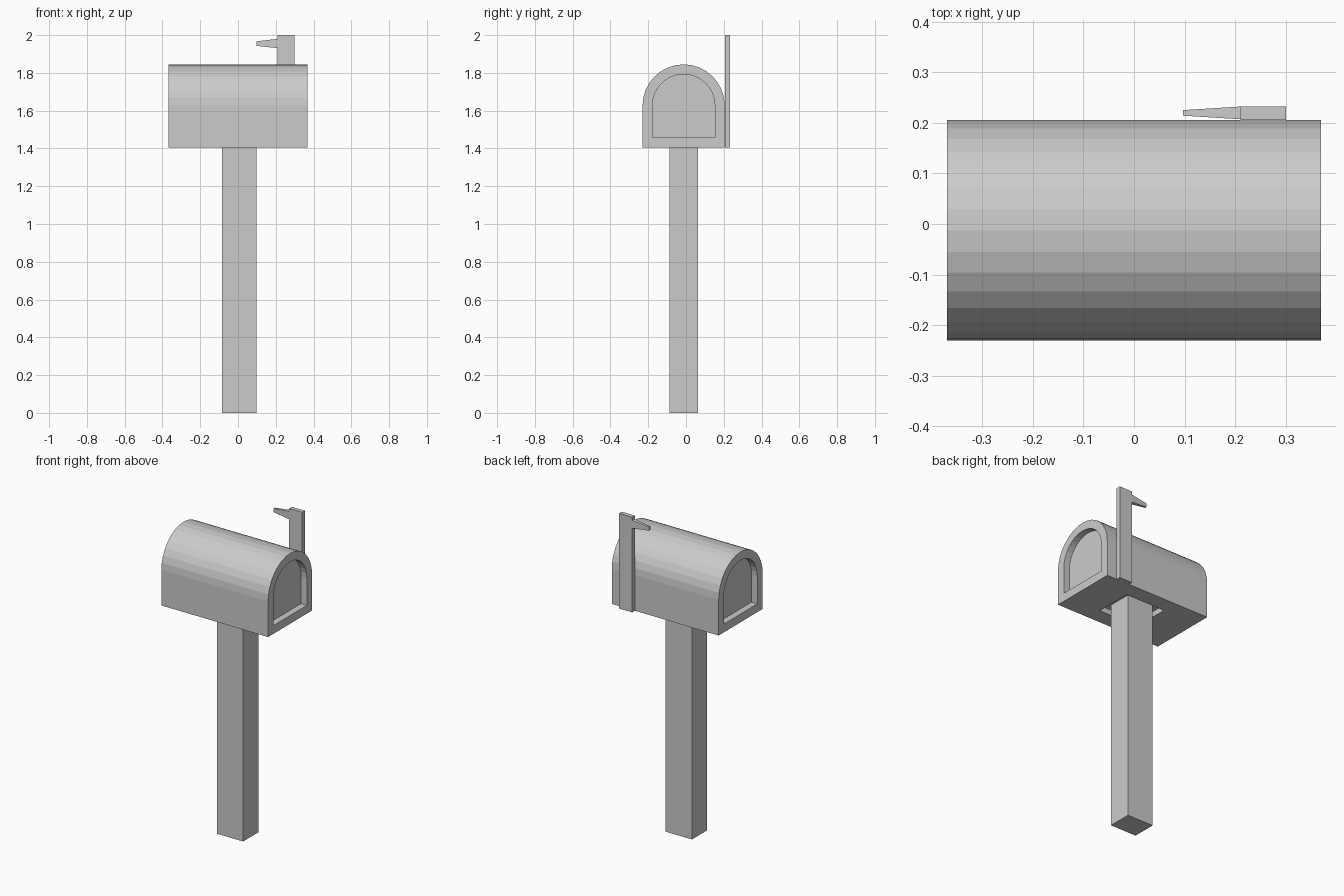
import bpy, bmesh
from math import pi, sin, cos, copysign

if "Cube" in bpy.data.objects:
    bpy.data.objects.remove(bpy.data.objects["Cube"])


def loft(ring_a, ring_b):
    """Closed solid between two matching rings of points."""
    bm = bmesh.new()
    a = [bm.verts.new(p) for p in ring_a]
    b = [bm.verts.new(p) for p in ring_b]
    bm.faces.new(a)
    bm.faces.new(b)
    n = len(a)
    for i in range(n):
        j = (i + 1) % n
        bm.faces.new((a[i], a[j], b[j], b[i]))
    bmesh.ops.recalc_face_normals(bm, faces=bm.faces[:])
    bm.normal_update()
    return bm


def finish(name, bm):
    mesh = bpy.data.meshes.new(name)
    bm.to_mesh(mesh)
    bm.free()
    obj = bpy.data.objects.new(name, mesh)
    bpy.context.collection.objects.link(obj)
    return obj


def rect_x(x, y0, y1, z0, z1):
    return [(x, y0, z0), (x, y1, z0), (x, y1, z1), (x, y0, z1)]


def box(name, x0, x1, y0, y1, z0, z1):
    return finish(name, loft(rect_x(x0, y0, y1, z0, z1), rect_x(x1, y0, y1, z0, z1)))


def inset(bm, face, thickness, depth=0.0):
    bmesh.ops.inset_individual(bm, faces=[face], thickness=thickness,
                               depth=depth, use_even_offset=True)
    bm.normal_update()


# Arched mailbox body
CX, CY = 0.006, -0.0125
R, SPRING, BASE, HALF = 0.2175, 1.6275, 1.405, 0.369
profile = [(CY - R, BASE), (CY + R, BASE)]
profile += [(CY + R * cos(pi * i / 16), SPRING + R * sin(pi * i / 16)) for i in range(17)]
body = loft([(-HALF, y, z) for y, z in profile], [(HALF, y, z) for y, z in profile])

# Recessed panels on both ends
for end in [f for f in body.faces if abs(f.normal.x) > 0.9]:
    inset(body, end, 0.052)
    inset(body, end, 0.0, -0.04)

# Shallow socket underneath for the post
bottom = next(f for f in body.faces
              if f.normal.z < -0.9 and abs(f.calc_center_median().z - BASE) < 0.001)
inset(body, bottom, 0.1)
for v in bottom.verts:
    v.co.x = CX + copysign(0.138, v.co.x)
    v.co.y = CY + copysign(0.118, v.co.y - CY)
body.normal_update()
inset(body, bottom, 0.0, -0.035)
finish("mailbox_body", body)

# Post
box("post", CX - 0.091, CX + 0.091, CY - 0.075, CY + 0.075, 0, BASE + 0.035)

# Flag stem and tapered arm
box("flag_stem", 0.21, 0.30, 0.2055, 0.232, BASE, 2.0)
finish("flag_arm", loft(rect_x(0.097, 0.214, 0.225, 1.943, 1.967),
                        rect_x(0.21, 0.207, 0.232, 1.931, 1.98)))
